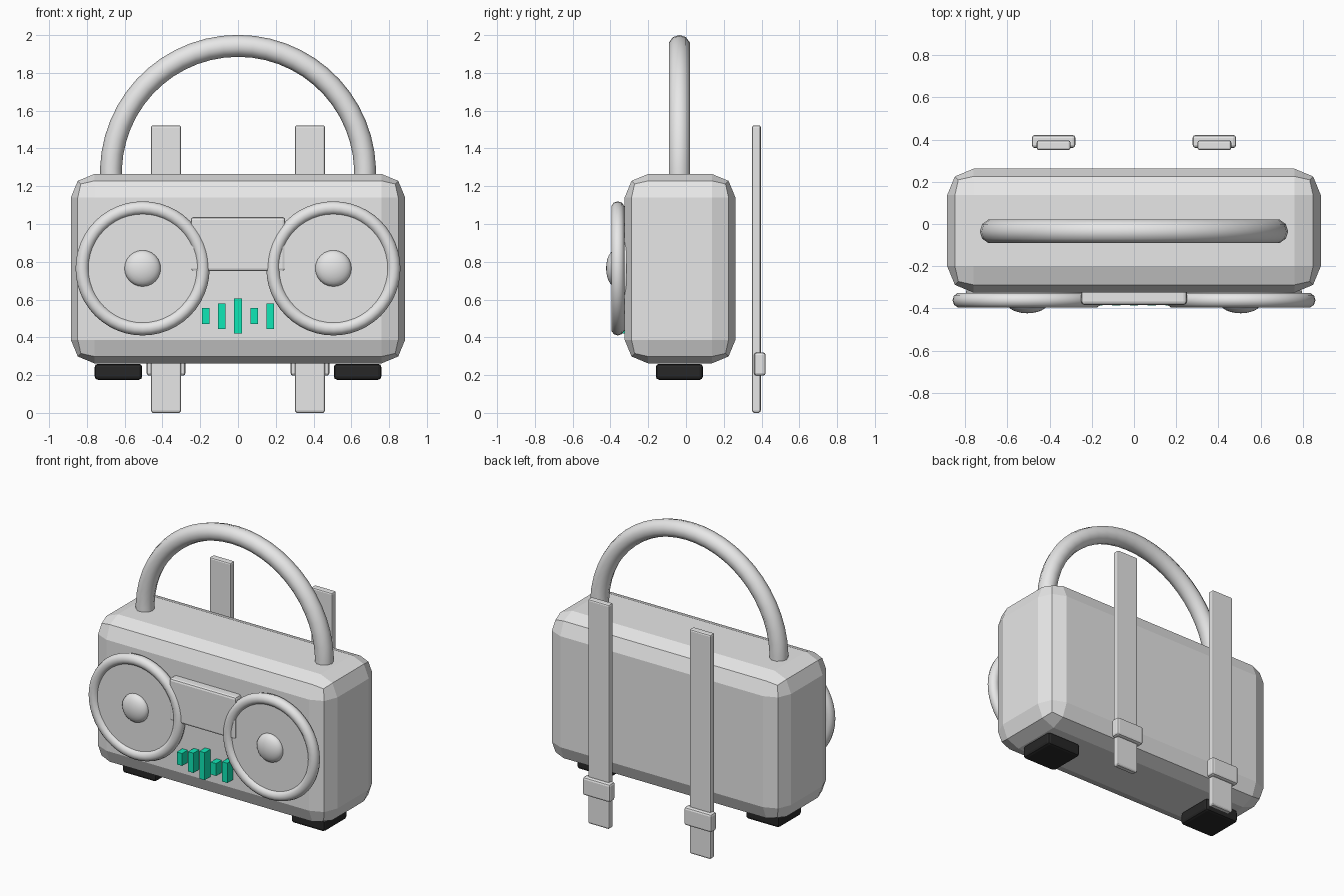
import bpy, bmesh, math
from mathutils import Vector, Matrix

if "Cube" in bpy.data.objects:
    bpy.data.objects.remove(bpy.data.objects["Cube"])


def material(name, r, g, b):
    m = bpy.data.materials.new(name)
    m.diffuse_color = (r, g, b, 1)
    m.use_nodes = True
    m.node_tree.nodes["Principled BSDF"].inputs["Base Color"].default_value = m.diffuse_color
    return m


GREY = material("light_grey", 0.8, 0.8, 0.8)
GREEN = material("display_green", 0.005, 0.8, 0.47)
BLACK = material("rubber_black", 0.02, 0.02, 0.02)


def add_object(name, bm, mat, smooth=False):
    bmesh.ops.recalc_face_normals(bm, faces=bm.faces)
    me = bpy.data.meshes.new(name)
    bm.to_mesh(me)
    bm.free()
    me.materials.append(mat)
    ob = bpy.data.objects.new(name, me)
    bpy.context.collection.objects.link(ob)
    if smooth:
        bpy.ops.object.select_all(action='DESELECT')
        ob.select_set(True)
        bpy.context.view_layer.objects.active = ob
        bpy.ops.object.shade_smooth_by_angle(angle=math.radians(40))
    return ob


def box(name, x, y, z, mat, bevel=0, segments=2):
    """Box from (min, max) ranges with optional rounded edges."""
    bm = bmesh.new()
    bmesh.ops.create_cube(bm, size=1)
    for v in bm.verts:
        v.co = Vector([(r[0] + r[1]) / 2 + c * (r[1] - r[0])
                       for c, r in zip(v.co, (x, y, z))])
    if bevel:
        bmesh.ops.bevel(bm, geom=bm.edges[:], offset=bevel, segments=segments,
                        profile=0.5, affect='EDGES', clamp_overlap=True)
    return add_object(name, bm, mat)


def hoop(name, center, major, minor, start, end, steps, sides, mat):
    """Tube bent along an arc in the XZ plane."""
    bm = bmesh.new()
    closed = abs(end - start - math.tau) < 1e-6
    rings = []
    for i in range(steps if closed else steps + 1):
        a = start + (end - start) * i / steps
        ring = []
        for j in range(sides):
            b = math.tau * j / sides
            r = major + minor * math.cos(b)
            ring.append(bm.verts.new(Vector(center) + Vector(
                (r * math.cos(a), minor * math.sin(b), r * math.sin(a)))))
        rings.append(ring)
    for i in range(steps):
        p, q = rings[i], rings[(i + 1) % len(rings)]
        for j in range(sides):
            k = (j + 1) % sides
            bm.faces.new((p[j], p[k], q[k], q[j]))
    if not closed:
        bm.faces.new(rings[0])
        bm.faces.new(rings[-1])
    return add_object(name, bm, mat, True)


# Main case and carrying handle
box("case", (-0.885, 0.885), (-0.325, 0.262), (0.262, 1.265), GREY, 0.125)
hoop("handle", (0, -0.035, 1.27), 0.673, 0.058, -0.08, math.pi + 0.08,
     28, 10, GREY)

# Cassette door
box("cassette_door", (-0.25, 0.25), (-0.383, -0.31), (0.75, 1.037), GREY, 0.015)

# Level display bars
for i, half in enumerate((0.042, 0.067, 0.093, 0.042, 0.067)):
    x = (i - 2) * 0.085
    box(f"level_bar_{i + 1}", (x - 0.02, x + 0.02), (-0.385, -0.32),
        (0.512 - half, 0.512 + half), GREEN)

for side, s in (("left", -1), ("right", 1)):
    # Speaker: rim, flat cone and shallow dome
    cx, cz = s * 0.505, 0.765
    hoop(f"speaker_rim_{side}", (cx, -0.361, cz), 0.319, 0.036, 0, math.tau,
         48, 10, GREY)
    bm = bmesh.new()
    bmesh.ops.create_cone(
        bm, cap_ends=True, segments=48, radius1=0.292, radius2=0.292, depth=0.06,
        matrix=Matrix.Translation((cx, -0.345, cz)) @ Matrix.Rotation(math.pi / 2, 4, 'X'))
    add_object(f"speaker_cone_{side}", bm, GREY, True)
    bm = bmesh.new()
    bmesh.ops.create_uvsphere(
        bm, u_segments=24, v_segments=12, radius=0.096,
        matrix=Matrix.Translation((cx, -0.375, cz)) @ Matrix.Diagonal((1, 0.5, 1, 1))
        @ Matrix.Rotation(math.pi / 2, 4, 'X'))
    add_object(f"speaker_dome_{side}", bm, GREY, True)

    # Foot under the case
    fx = s * 0.633
    box(f"foot_{side}", (fx - 0.126, fx + 0.126), (-0.16, 0.09),
        (0.175, 0.26), BLACK, 0.018)

    # Rear strap with its buckle
    sx = s * 0.381
    box(f"strap_{side}", (sx - 0.08, sx + 0.08), (0.35, 0.396),
        (0.003, 1.522), GREY, 0.01)
    box(f"buckle_{side}", (sx - 0.103, sx + 0.103), (0.36, 0.422),
        (0.197, 0.32), GREY, 0.014)

# Stand everything exactly on the ground plane
for ob in bpy.context.collection.objects:
    if ob.name.startswith("strap"):
        for v in ob.data.vertices:
            if v.co.z < 0.0035:
                v.co.z = 0
